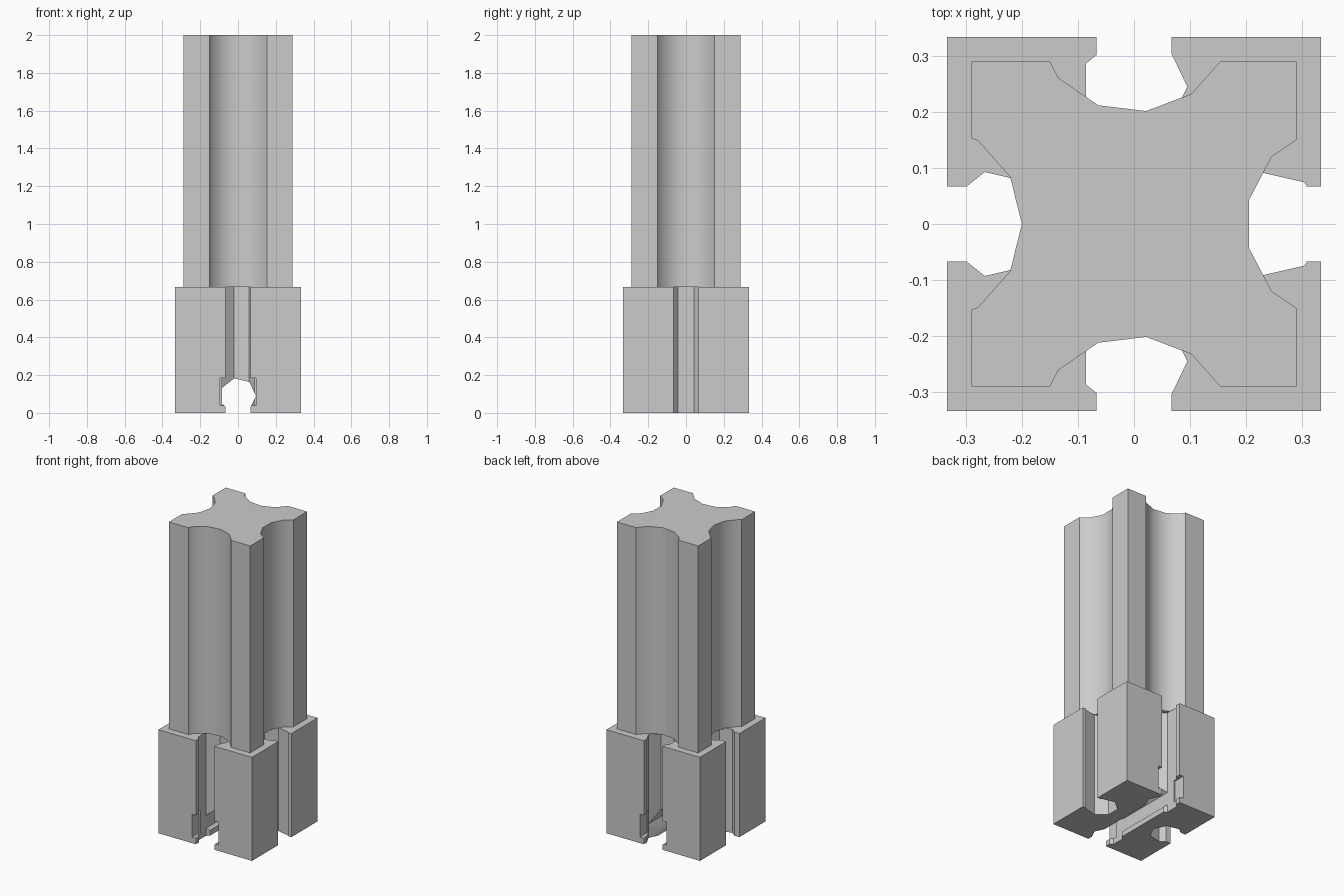
import bpy
import math
from mathutils import Matrix

cube = bpy.data.objects.get("Cube")
if cube:
    bpy.data.objects.remove(cube, do_unlink=True)

BASE, POST = 0.667, 0.579      # widths
BASE_TOP, TOP = 0.667, 2.0
SLOT, BORE, BORE_IN = 0.134, 0.095, 0.245
SCOOP, SCOOP_IN = 0.18, 0.38

grey = bpy.data.materials.new("light_grey")
grey.use_nodes = True
colour = (0.6, 0.6, 0.6, 1)
grey.diffuse_color = colour
grey.node_tree.nodes["Principled BSDF"].inputs["Base Color"].default_value = colour


def box(name, size, centre):
    bpy.ops.mesh.primitive_cube_add(size=1)
    obj = bpy.context.object
    obj.name = name
    obj.data.transform(Matrix.Translation(centre) @ Matrix.Diagonal((*size, 1)))
    obj.data.materials.append(grey)
    return obj


def prism(name, sides, radius, depth, centre, along_y=False):
    """Regular prism with its first corner pointing to +x."""
    bpy.ops.mesh.primitive_cylinder_add(vertices=sides, radius=radius, depth=depth)
    obj = bpy.context.object
    obj.name = name
    turn = Matrix.Rotation(-math.pi / 2, 4, "Z")
    if along_y:
        turn = Matrix.Rotation(math.pi / 2, 4, "X") @ turn
    obj.data.transform(Matrix.Translation(centre) @ turn)
    obj.data.materials.append(grey)
    return obj


def cut(target, cutter):
    mod = target.modifiers.new("cut", "BOOLEAN")
    mod.operation = "DIFFERENCE"
    mod.solver = "EXACT"
    mod.object = cutter
    bpy.context.view_layer.objects.active = target
    bpy.ops.object.modifier_apply(modifier=mod.name)
    bpy.data.objects.remove(cutter, do_unlink=True)


def finish(obj):
    bpy.ops.object.select_all(action="DESELECT")
    obj.select_set(True)
    bpy.context.view_layer.objects.active = obj
    bpy.ops.object.shade_smooth_by_angle(angle=math.radians(30))


SIDES = [(1, 0), (-1, 0), (0, 1), (0, -1)]

# Post with a wide scoop down each side
post = box("post", (POST, POST, TOP - BASE_TOP), (0, 0, (TOP + BASE_TOP) / 2))
for dx, dy in SIDES:
    cut(post, prism("scoop", 13, SCOOP, 3, (dx * SCOOP_IN, dy * SCOOP_IN, 1)))
finish(post)

# Base block with a keyhole groove down each side
base = box("base", (BASE, BASE, BASE_TOP), (0, 0, BASE_TOP / 2))
for dx, dy in SIDES:
    cut(base, prism("groove_bore", 7, BORE, 2, (dx * BORE_IN, dy * BORE_IN, 0.3)))
    size = (0.2 if dx else SLOT, 0.2 if dy else SLOT, 2)
    cut(base, box("groove_slot", size, (dx * 0.35, dy * 0.35, 0.3)))

# Keyhole tunnel along the bottom, front to back, with square mouths
cut(base, prism("tunnel_bore", 7, BORE, 2, (0, 0, 0.09), along_y=True))
cut(base, box("tunnel_slot", (SLOT, 2, 0.2), (0, 0, -0.02)))
for side in (-1, 1):
    cut(base, box("tunnel_mouth", (0.19, 0.12, 0.147), (0, side * 0.32, 0.1125)))
finish(base)
